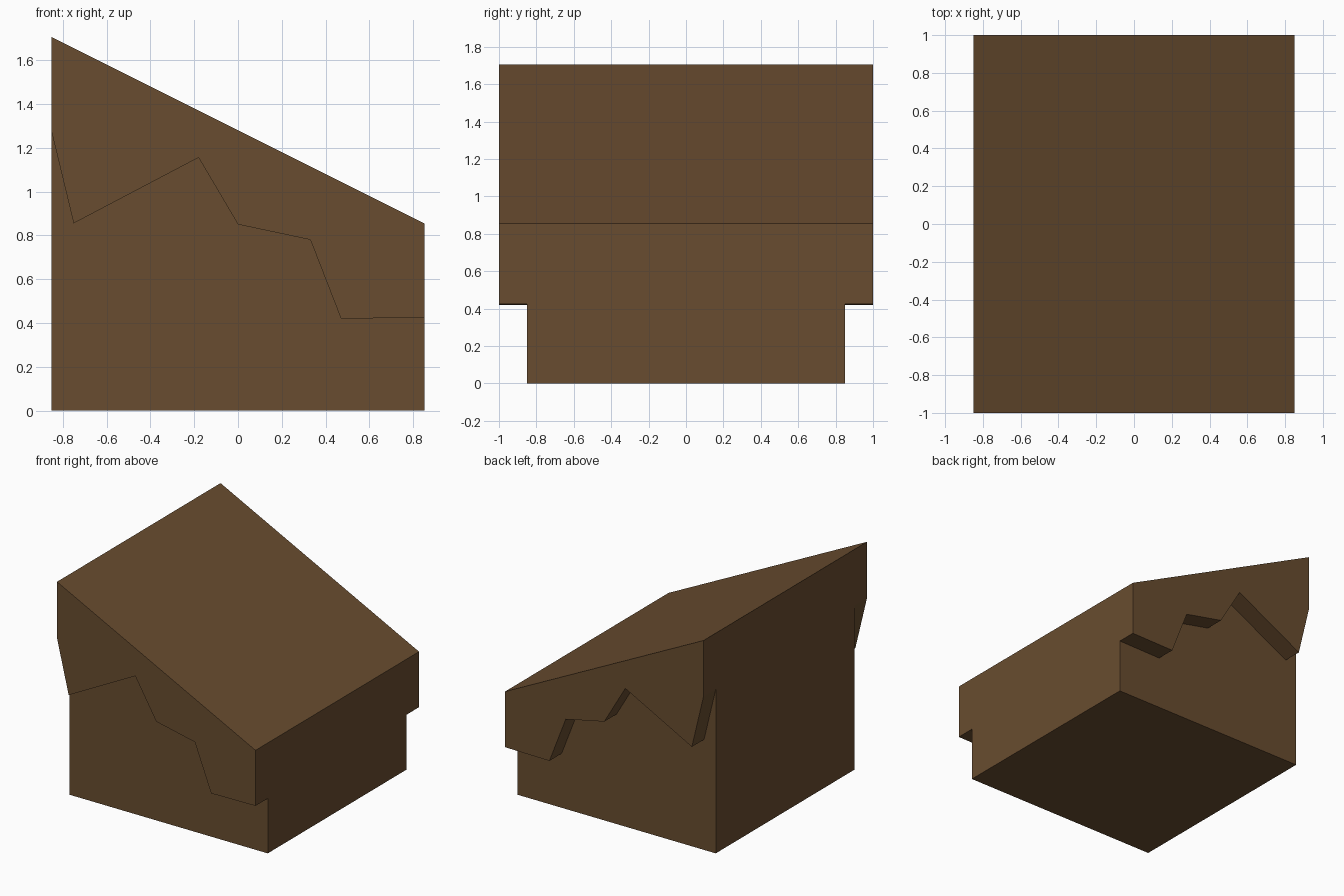
import bpy
import bmesh
import math

cube = bpy.data.objects.get("Cube")
if cube:
    bpy.data.objects.remove(cube)

HALF_X, HALF_Y, WALL_Y = 0.85, 1.0, 0.85
HIGH, LOW = 1.705, 0.855

# Ragged lower edge of the covering layer, from the high side to the low side
ragged = [(-HALF_X, 1.27), (-0.75, 0.855), (-0.18, 1.155), (0.0, 0.85),
          (0.33, 0.78), (0.47, 0.42), (HALF_X, 0.425)]


def prism(bm, profile, stations, skip=lambda edge, bay: False):
    """Extrude an x-z profile through the y stations, with closed ends."""
    rings = [[bm.verts.new((x, y, z)) for x, z in profile] for y in stations]
    count = len(profile)
    for bay, (a, b) in enumerate(zip(rings, rings[1:])):
        for i in range(count):
            if not skip(i, bay):
                j = (i + 1) % count
                bm.faces.new((a[i], a[j], b[j], b[i]))
    return rings


bm = bmesh.new()
steps = len(ragged) - 1

# Sloping cover, overhanging the walls at front and back
cover = ragged + [(HALF_X, LOW), (-HALF_X, HIGH)]
rings = prism(bm, cover, (-HALF_Y, -WALL_Y, WALL_Y, HALF_Y),
              lambda edge, bay: bay == 1 and edge < steps)
for end in (rings[0], rings[-1]):
    bm.faces.new(end)

# Recessed body that meets the ragged edge
body = ragged + [(HALF_X, 0), (-HALF_X, 0)]
rings = prism(bm, body, (-WALL_Y, WALL_Y), lambda edge, bay: edge < steps)
for end in rings:
    bm.faces.new(end)

# Weld both parts into one shell and merge the flush faces
bmesh.ops.remove_doubles(bm, verts=bm.verts[:], dist=0.0005)
bmesh.ops.dissolve_limit(bm, angle_limit=math.radians(0.5),
                         verts=bm.verts[:], edges=bm.edges[:])
bmesh.ops.recalc_face_normals(bm, faces=bm.faces[:])

mesh = bpy.data.meshes.new("earth_slope_block")
bm.to_mesh(mesh)
bm.free()
block = bpy.data.objects.new("earth_slope_block", mesh)
bpy.context.collection.objects.link(block)

# Single earth colour
brown = bpy.data.materials.new("earth_brown")
brown.use_nodes = True
colour = (0.14, 0.073, 0.029, 1)
brown.diffuse_color = colour
brown.node_tree.nodes["Principled BSDF"].inputs["Base Color"].default_value = colour
mesh.materials.append(brown)
